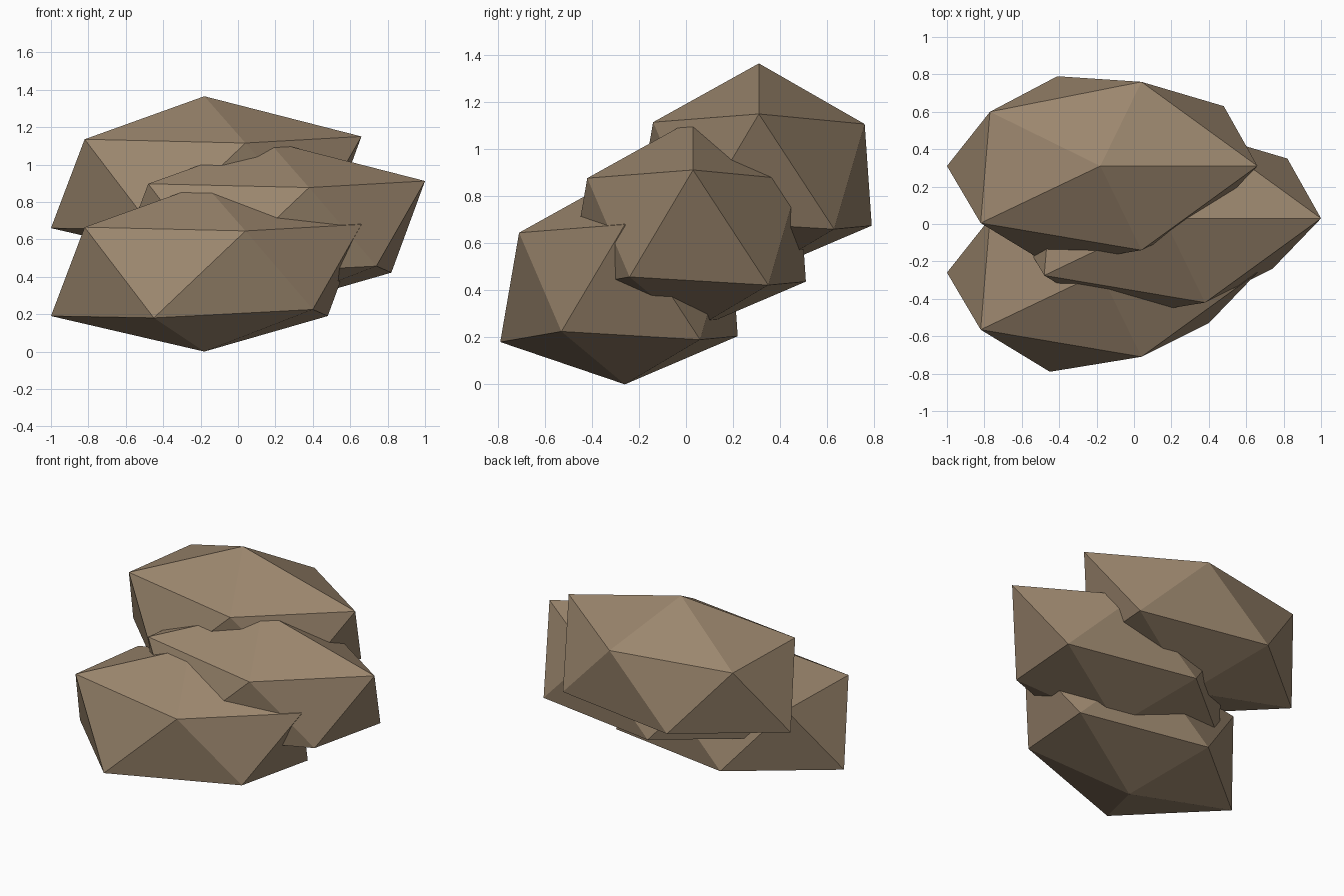
import bpy
import bmesh

cube = bpy.data.objects.get("Cube")
if cube:
    bpy.data.objects.remove(cube, do_unlink=True)

# Stone colour
stone = bpy.data.materials.new("brown_stone")
stone.use_nodes = True
colour = (0.33, 0.24, 0.155, 1.0)
stone.diffuse_color = colour
bsdf = stone.node_tree.nodes["Principled BSDF"]
bsdf.inputs["Base Color"].default_value = colour
bsdf.inputs["Roughness"].default_value = 0.9

# Irregular twenty-sided boulder: two staggered rings between two tips
upper = [(-0.64, -0.305, 0.665), (0.22, -0.45, 0.645), (0.84, 0, 0.68),
         (0.22, 0.45, 0.637), (-0.59, 0.29, 0.64)]
lower = [(-0.27, -0.53, 0.18), (0.58, -0.27, 0.225), (0.66, 0.32, 0.19),
         (-0.23, 0.48, 0.205), (-0.82, 0, 0.19)]


def boulder_mesh():
    bm = bmesh.new()
    top = bm.verts.new((0, 0, 0.895))
    base = bm.verts.new((0, 0, 0))
    up = [bm.verts.new(p) for p in upper]
    low = [bm.verts.new(p) for p in lower]
    for i in range(len(up)):
        j = (i + 1) % len(up)
        bm.faces.new((top, up[i], up[j]))
        bm.faces.new((up[i], low[i], up[j]))
        bm.faces.new((low[i], low[j], up[j]))
        bm.faces.new((base, low[j], low[i]))
    bmesh.ops.recalc_face_normals(bm, faces=bm.faces)
    mesh = bpy.data.meshes.new("boulder")
    bm.to_mesh(mesh)
    bm.free()
    mesh.materials.append(stone)
    return mesh


# Three overlapping boulders stepping up towards the back
mesh = boulder_mesh()
places = {
    "front_boulder": (-0.18, -0.26, 0),
    "middle_boulder": (0.16, 0.03, 0.232),
    "back_boulder": (-0.18, 0.31, 0.47),
}
for name, place in places.items():
    rock = bpy.data.objects.new(name, mesh)
    rock.location = place
    bpy.context.collection.objects.link(rock)
